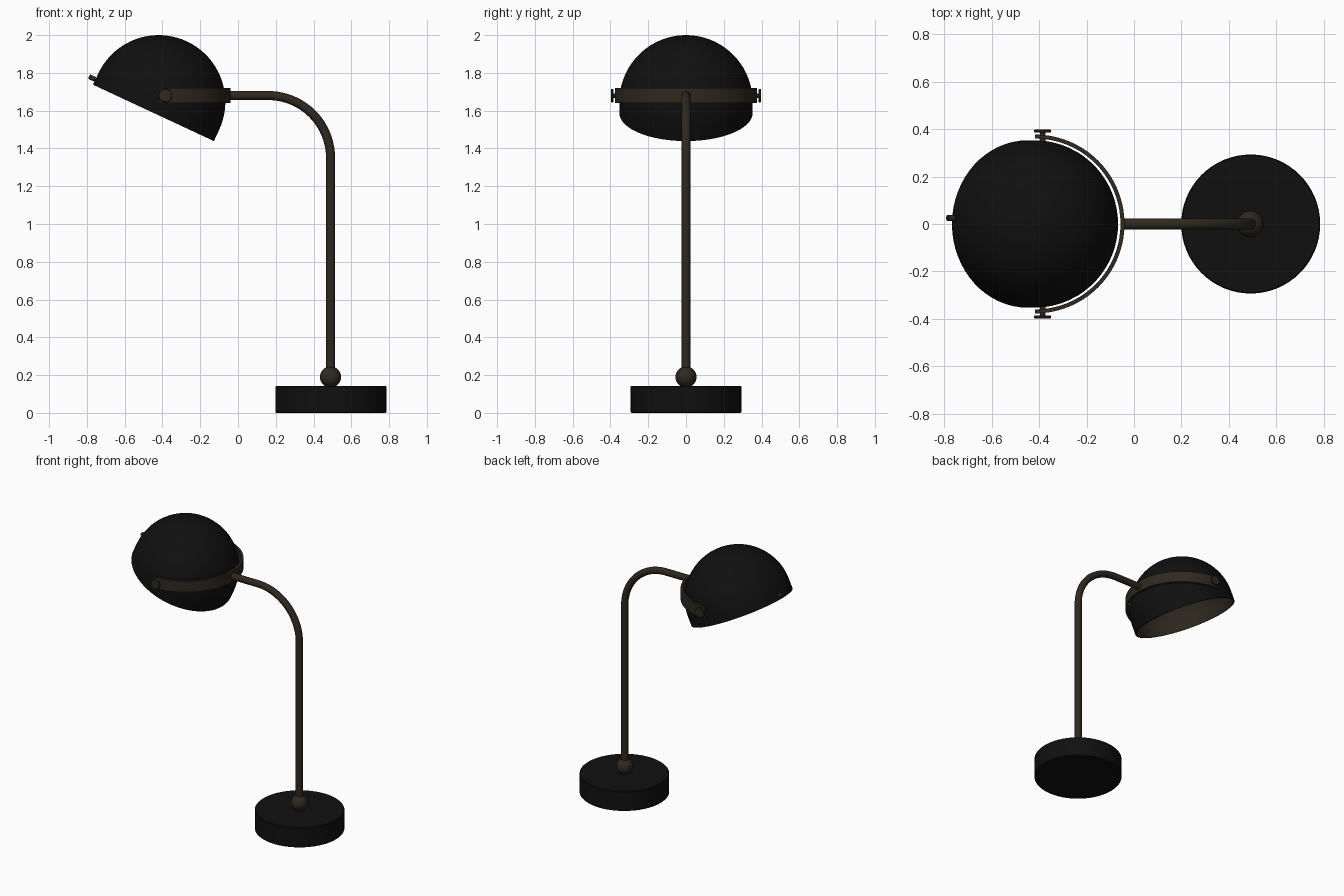
import bpy, bmesh
from math import sin, cos, pi, radians
from mathutils import Vector

if "Cube" in bpy.data.objects:
    bpy.data.objects.remove(bpy.data.objects["Cube"])


def material(name, color):
    m = bpy.data.materials.new(name)
    m.diffuse_color = (*color, 1)
    m.use_nodes = True
    m.node_tree.nodes["Principled BSDF"].inputs["Base Color"].default_value = m.diffuse_color
    return m


BLACK = material("black", (0.005, 0.005, 0.005))
BRONZE = material("bronze", (0.028, 0.021, 0.014))


def finish(name, bm, mats, loc=(0, 0, 0), rot=(0, 0, 0)):
    bmesh.ops.remove_doubles(bm, verts=bm.verts, dist=1e-5)
    bmesh.ops.recalc_face_normals(bm, faces=bm.faces)
    me = bpy.data.meshes.new(name)
    bm.to_mesh(me)
    bm.free()
    ob = bpy.data.objects.new(name, me)
    bpy.context.collection.objects.link(ob)
    ob.location, ob.rotation_euler = loc, rot
    for m in mats:
        me.materials.append(m)
    bpy.ops.object.select_all(action='DESELECT')
    ob.select_set(True)
    bpy.context.view_layer.objects.active = ob
    bpy.ops.object.shade_smooth_by_angle(angle=radians(35))
    return ob


def revolve(profile, steps, angle=2 * pi, closed=False):
    """Spin a list of (radius, z) points around z."""
    bm = bmesh.new()
    vs = [bm.verts.new((r, 0, z)) for r, z in profile]
    edges = [bm.edges.new(p) for p in zip(vs, vs[1:])]
    if closed:
        edges.append(bm.edges.new((vs[-1], vs[0])))
    bmesh.ops.spin(bm, geom=vs + edges, cent=(0, 0, 0), axis=(0, 0, 1),
                   angle=angle, steps=steps)
    return bm


def disc(r, h, bev):
    return [(0, 0), (r - bev, 0), (r, bev), (r, h - bev), (r - bev, h), (0, h)]


PX = 0.49   # pole position
PZ = 1.68   # arm height

# weighted base and ball joint
finish("base", revolve(disc(0.293, 0.143, 0.004), 64), [BLACK], (PX + 0.002, 0, 0))
ball = [(0.056 * sin(a), -0.056 * cos(a)) for a in (pi * i / 16 for i in range(17))]
finish("ball_joint", revolve(ball, 32), [BRONZE], (PX, 0, 0.19))

# bent pole
R = 0.33
path = [(PX, 0.16)]
path += [(PX - R + R * cos(a), PZ - R + R * sin(a)) for a in (pi / 2 * i / 20 for i in range(21))]
path.append((-0.05, PZ))
cu = bpy.data.curves.new("pole", 'CURVE')
cu.dimensions = '3D'
cu.bevel_depth, cu.bevel_resolution, cu.use_fill_caps = 0.024, 6, True
sp = cu.splines.new('POLY')
sp.points.add(len(path) - 1)
for p, (x, z) in zip(sp.points, path):
    p.co = (x, 0, z, 1)
cu.materials.append(BRONZE)
bpy.context.collection.objects.link(bpy.data.objects.new("pole", cu))

# half-ring yoke that holds the shade
bm = revolve([(0.360, -0.04), (0.377, -0.04), (0.377, 0.04), (0.360, 0.04)], 40, pi, True)
bmesh.ops.remove_doubles(bm, verts=bm.verts, dist=1e-5)
bmesh.ops.holes_fill(bm, edges=[e for e in bm.edges if e.is_boundary], sides=4)
finish("yoke", bm, [BRONZE], (-0.417, 0, PZ), (0, 0, -pi / 2))

# pivot knobs with pins on both sides
knob = [(0, 0), (0.012, 0), (0.012, 0.052), (0.033, 0.052), (0.036, 0.055),
        (0.036, 0.062), (0.033, 0.065), (0, 0.065)]
for side, s in (("front", -1), ("back", 1)):
    finish("pivot_knob_" + side, revolve(knob, 32), [BRONZE],
           (-0.385, s * 0.333, PZ), (-s * pi / 2, 0, 0))

# tilted shade: dome with a short straight skirt, bronze inside
SR, SKIRT, TH, TILT = 0.353, 0.065, 0.01, radians(25)
CENTRE = Vector((-0.42, 0, 1.647))
angles = [pi / 2 * i / 20 for i in range(21)]
outer = [(SR, -SKIRT)] + [(SR * cos(a), SR * sin(a)) for a in angles]
ri = SR - TH
inner = [(ri * cos(a), ri * sin(a)) for a in reversed(angles)] + [(ri, -SKIRT)]
# the two surfaces meet only at the rim
bm = revolve(outer, 64)
bm_in = revolve(inner, 64)
bm_rim = revolve([(ri, -SKIRT), (SR, -SKIRT)], 64)
for part, idx in ((bm_in, 1), (bm_rim, 0)):
    for f in part.faces:
        f.material_index = idx
    tmp = bpy.data.meshes.new("tmp")
    part.to_mesh(tmp)
    part.free()
    bm.from_mesh(tmp)
    bpy.data.meshes.remove(tmp)
bmesh.ops.remove_doubles(bm, verts=bm.verts, dist=1e-5)
bmesh.ops.recalc_face_normals(bm, faces=bm.faces)
for f in bm.faces:   # make the inside face the hollow
    c = f.calc_center_median()
    if f.material_index == 1 and f.normal.dot(c) > 0:
        f.normal_flip()
me_ob = finish("shade", bm, [BLACK, BRONZE], CENTRE, (0, TILT, 0))

# little switch near the rim
out = Vector((-cos(TILT), 0, sin(TILT)))
rim_pos = Vector((-0.755, 0.025, 1.765))
finish("switch", revolve(disc(0.013, 0.037, 0.003), 20), [BRONZE], rim_pos,
       out.to_track_quat('Z', 'Y').to_euler())
